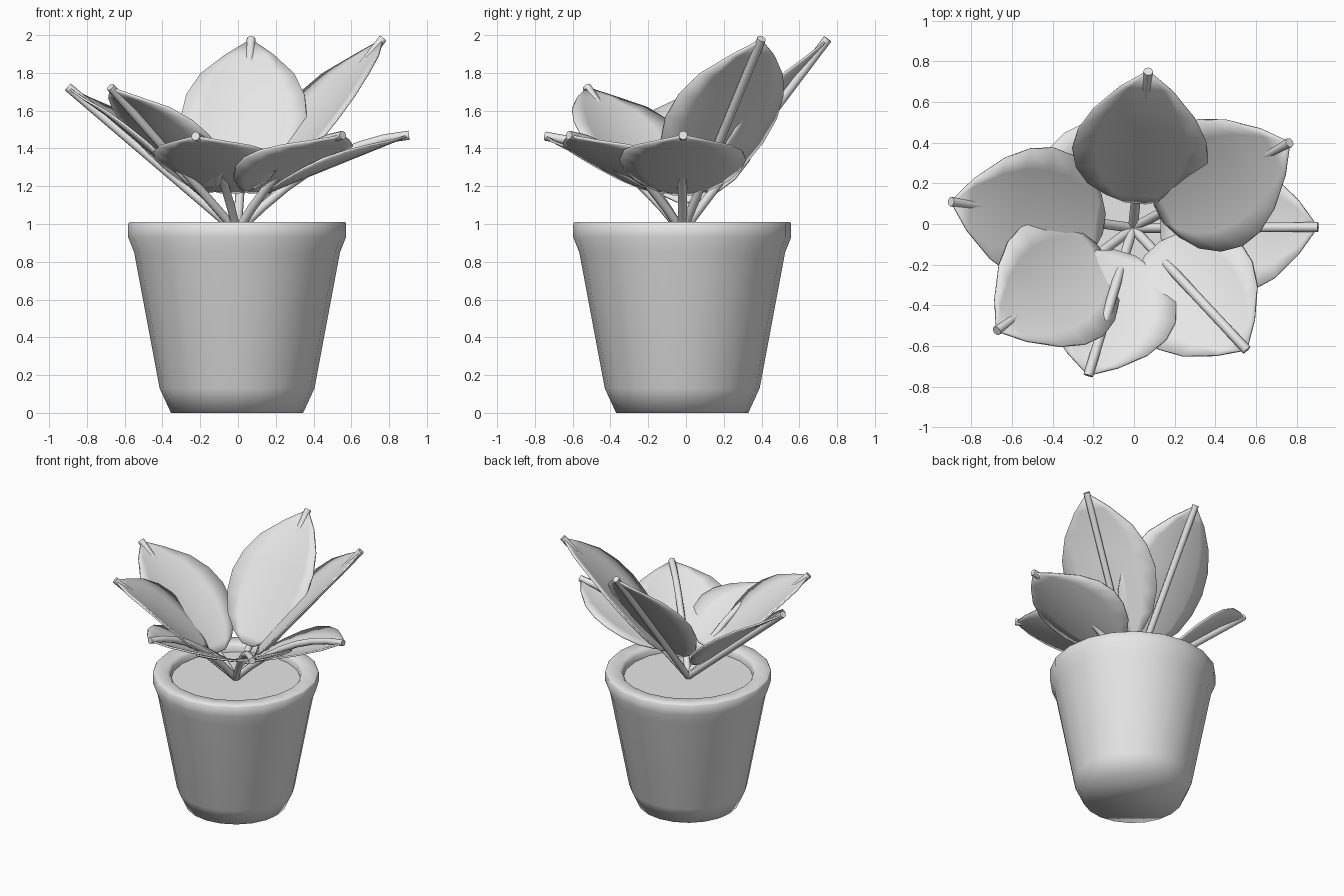
import bpy, bmesh, math
from mathutils import Vector

cube = bpy.data.objects.get("Cube")
if cube:
    bpy.data.objects.remove(cube, do_unlink=True)

grey = bpy.data.materials.new("light_grey")
grey.use_nodes = True
grey.diffuse_color = (0.8, 0.8, 0.8, 1)
grey.node_tree.nodes["Principled BSDF"].inputs["Base Color"].default_value = (0.8, 0.8, 0.8, 1)

CENTRE = Vector((-0.005, -0.02, 0))
ROOT = CENTRE + Vector((0, 0, 0.96))


def add_object(name, data):
    """Link new data as the selected, active object."""
    data.materials.append(grey)
    obj = bpy.data.objects.new(name, data)
    bpy.context.collection.objects.link(obj)
    bpy.ops.object.select_all(action="DESELECT")
    obj.select_set(True)
    bpy.context.view_layer.objects.active = obj
    return obj


def finish(name, bm, angle):
    """Turn a bmesh into a smooth shaded object."""
    bmesh.ops.recalc_face_normals(bm, faces=bm.faces)
    mesh = bpy.data.meshes.new(name)
    bm.to_mesh(mesh)
    bm.free()
    obj = add_object(name, mesh)
    bpy.ops.object.shade_smooth_by_angle(angle=math.radians(angle))
    return obj


def lathe(name, profile, sides=20):
    """Spin (radius, height) points around z, capping both ends."""
    bm = bmesh.new()
    rings = []
    for r, z in profile:
        rings.append([bm.verts.new(CENTRE + Vector((r * math.cos(k * math.tau / sides),
                                                    r * math.sin(k * math.tau / sides), z)))
                      for k in range(sides)])
    for low, high in zip(rings, rings[1:]):
        for k in range(sides):
            n = (k + 1) % sides
            bm.faces.new((low[k], low[n], high[n], high[k]))
    bm.faces.new(rings[0])
    bm.faces.new(rings[-1])
    finish(name, bm, 80)


# Pot with a thick rim, closed on the inside by the flat soil
lathe("pot_with_soil", [(0.35, 0), (0.41, 0.13), (0.545, 0.85), (0.577, 0.93),
                        (0.577, 1.003), (0.57, 1.01), (0.475, 1.01),
                        (0.455, 0.99), (0.452, 0.95)])

# Blade outline: (fraction along blade, half width)
OUTLINE = [(0, 0.05), (0.06, 0.15), (0.16, 0.245), (0.3, 0.31), (0.45, 0.335),
           (0.6, 0.315), (0.75, 0.25), (0.9, 0.13), (1, 0.02)]


def stem(name, tip, arch):
    """Stalk that runs on as the midrib of the leaf, arched upward."""
    curve = bpy.data.curves.new(name, "CURVE")
    curve.dimensions = "3D"
    curve.bevel_depth = 0.024
    curve.bevel_resolution = 2
    curve.use_fill_caps = True
    count = 8 if arch else 2
    line = curve.splines.new("POLY")
    line.points.add(count - 1)
    for k, point in enumerate(line.points):
        t = k / (count - 1)
        place = ROOT.lerp(tip, t) + Vector((0, 0, arch * 4 * t * (1 - t)))
        point.co = (*place, 1)
    add_object(name, curve)
    bpy.ops.object.convert(target="MESH")
    bpy.ops.object.shade_smooth_by_angle(angle=math.radians(50))


def blade(name, tip, start, raised, lift, cup):
    """Cupped blade from a point above the stalk out to the tip."""
    base = ROOT.lerp(tip, start) + Vector((0, 0, raised))
    axis = tip - base
    side = axis.cross(Vector((0, 0, 1))).normalized()
    normal = side.cross(axis).normalized()
    bm = bmesh.new()
    rows = []
    for s, half in OUTLINE:
        centre = base + axis * (0.98 * s) + normal * (lift * min(1, (1 - s) * 4))
        row = []
        for k in range(-3, 4):
            u = k / 3
            curl = cup * (u * half / 0.32) ** 2
            row.append(bm.verts.new(centre + side * (u * half) + normal * curl))
        rows.append(row)
    for a, b in zip(rows, rows[1:]):
        for k in range(6):
            bm.faces.new((a[k], a[k + 1], b[k + 1], b[k]))
    obj = finish(name, bm, 50)
    thick = obj.modifiers.new("thickness", "SOLIDIFY")
    thick.thickness = 0.012
    thick.offset = 0


# Leaves: name, tip, stalk arch, blade start, base height over stalk, lift, cupping
LEAVES = [
    ("back", (0.07, 0.75, 1.98), 0, 0.19, 0, 0.025, 0.05),
    ("back_left", (0.765, 0.4, 1.98), 0, 0.19, 0, 0.025, 0.04),
    ("right", (-0.9, 0.11, 1.725), 0, 0.18, 0, 0.025, 0.05),
    ("left", (0.905, -0.015, 1.47), 0.11, 0.15, 0.12, 0, 0.05),
    ("front_right", (-0.675, -0.525, 1.725), 0, 0.25, 0, 0.025, 0.05),
    ("front", (-0.225, -0.745, 1.465), 0.11, 0.17, 0.12, 0, 0.05),
    ("front_left", (0.555, -0.62, 1.47), 0.11, 0.17, 0.12, 0, 0.05),
]
for place, tip, arch, start, raised, lift, cup in LEAVES:
    stem(place + "_leaf_stem", Vector(tip), arch)
    blade(place + "_leaf", Vector(tip), start, raised, lift, cup)
